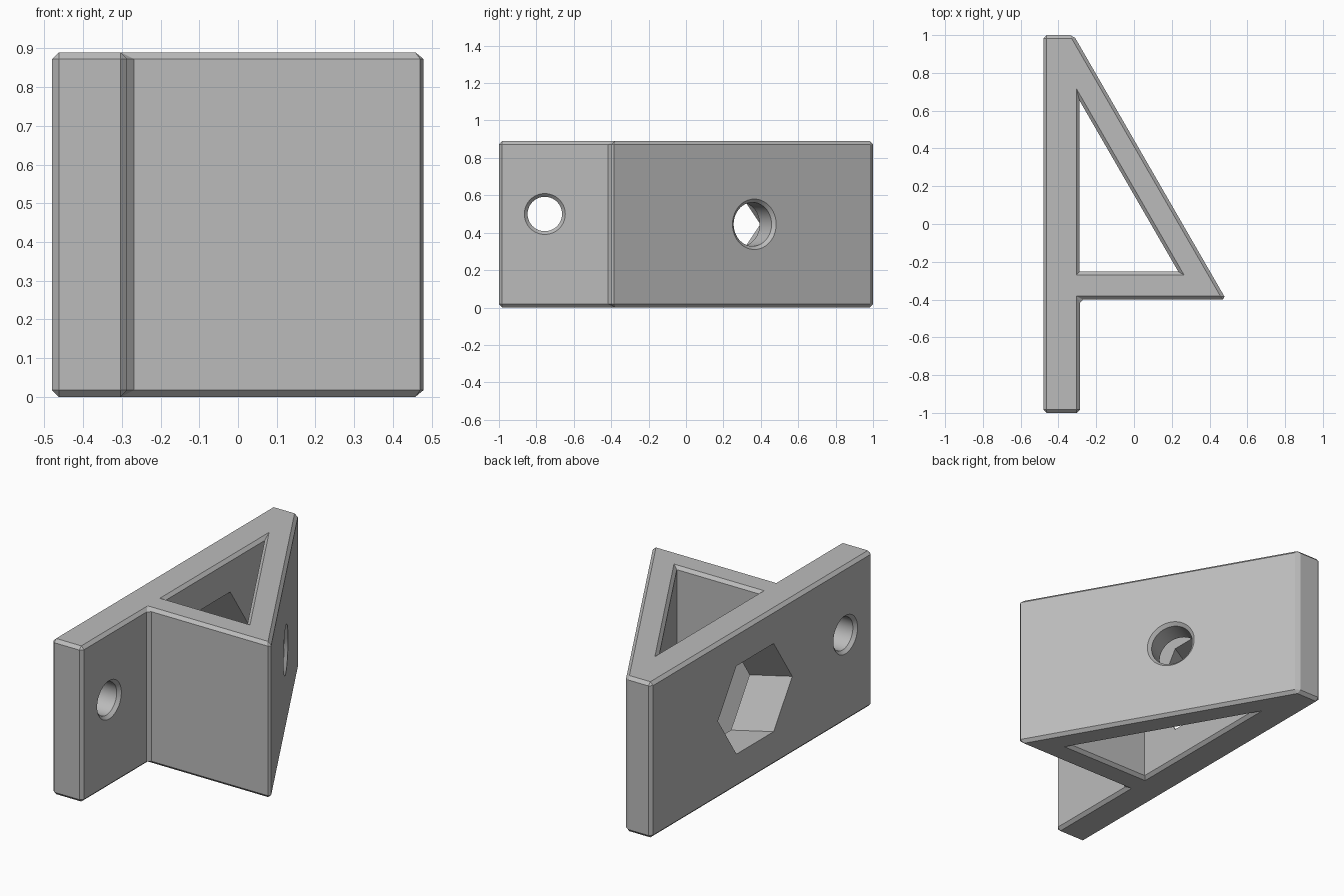
import bpy, bmesh, math
from mathutils import Vector, Matrix

if "Cube" in bpy.data.objects:
    bpy.data.objects.remove(bpy.data.objects["Cube"])

C = 0.0175          # chamfer size
H = 0.89            # height
TAU = 2 * math.pi


def loft(name, rings, matrix=Matrix()):
    """Solid through equal-sized rings, capped at both ends."""
    bm = bmesh.new()
    rows = [[bm.verts.new(matrix @ Vector(p)) for p in ring] for ring in rings]
    n = len(rows[0])
    for a, b in zip(rows, rows[1:]):
        for i in range(n):
            j = (i + 1) % n
            bm.faces.new((a[i], a[j], b[j], b[i]))
    bm.faces.new(rows[0][::-1])
    bm.faces.new(rows[-1])
    bmesh.ops.remove_doubles(bm, verts=bm.verts, dist=1e-5)
    bmesh.ops.recalc_face_normals(bm, faces=bm.faces)
    mesh = bpy.data.meshes.new(name)
    bm.to_mesh(mesh)
    bm.free()
    obj = bpy.data.objects.new(name, mesh)
    bpy.context.collection.objects.link(obj)
    return obj


def corners(points):
    """Each corner with unit directions to its neighbours."""
    pts = [Vector(p) for p in points]
    for i, p in enumerate(pts):
        q, r = pts[i - 1], pts[(i + 1) % len(pts)]
        yield p, (q - p).normalized(), (r - p).normalized()


def inset(points, d):
    """Move the sides of a counter-clockwise polygon inwards by d."""
    return [p + (u + v) * d / (v.x * u.y - v.y * u.x) for p, u, v in corners(points)]


def cut_corners(points, d):
    return [p + w * d for p, u, v in corners(points) for w in (u, v)]


def at(points, z):
    return [(p[0], p[1], z) for p in points]


def bore(name, origin, angle, sides, stations):
    """Cutter along a horizontal axis; stations are (distance, radius)."""
    rings = [[(d, r * math.cos(TAU * k / sides), r * math.sin(TAU * k / sides))
              for k in range(sides)] for d, r in stations]
    place = Matrix.Translation(origin) @ Matrix.Rotation(angle, 4, "Z")
    return loft(name, rings, place)


# Bracket body: long plate joined to a triangular brace, all edges chamfered
outline = [(-0.48, -1), (-0.286, -1), (-0.286, -0.4), (0.488, -0.4), (-0.32, 1), (-0.48, 1)]
cap = [p for p in inset(outline, C) for _ in range(2)]
side = cut_corners(outline, C)
body = loft("angle_bracket", [at(cap, 0), at(side, C), at(side, H - C), at(cap, H)])

# Triangular opening, flared at top and bottom
opening = [(-0.305, -0.27), (0.265, -0.27), (-0.305, 0.717)]
wide, narrow = inset(opening, -C), inset(opening, C)
cutters = [loft("triangle_cutter", [at(wide, -C), at(narrow, C), at(narrow, H - C), at(wide, H + C)])]

# Round hole through the plate, countersunk on both sides
r = 0.092
cutters.append(bore("plate_hole_cutter", (-0.383, -0.755, 0.5), 0, 64,
    [(-0.097 - C, r + 2 * C), (-0.097 + C, r), (0.097 - C, r), (0.097 + C, r + 2 * C)]))

# Hexagonal socket in the plate and round hole in the slope, on one slanted axis
slope_point, tilt = (0.046, 0.365, 0.445), math.radians(30)
cutters.append(bore("hex_socket_cutter", slope_point, tilt, 6, [(-1, 0.291), (-0.155, 0.291)]))
r = 0.117
cutters.append(bore("slope_hole_cutter", slope_point, tilt, 64,
    [(-0.2, r), (-C, r), (C, r + 2 * C)]))

for cutter in cutters:
    cutter.hide_render = True
    mod = body.modifiers.new(cutter.name, "BOOLEAN")
    mod.operation, mod.solver, mod.object = "DIFFERENCE", "EXACT", cutter

# Bake the cuts and drop the cutters
graph = bpy.context.evaluated_depsgraph_get()
baked = bpy.data.meshes.new_from_object(body.evaluated_get(graph))
body.modifiers.clear()
body.data = baked
for cutter in cutters:
    bpy.data.objects.remove(cutter)

# Plain grey finish
grey = bpy.data.materials.new("grey")
grey.use_nodes = True
colour = (0.5, 0.5, 0.5, 1)
grey.diffuse_color = colour
grey.node_tree.nodes["Principled BSDF"].inputs["Base Color"].default_value = colour
body.data.materials.clear()
body.data.materials.append(grey)

bpy.ops.object.select_all(action="DESELECT")
body.select_set(True)
bpy.context.view_layer.objects.active = body
bpy.ops.object.shade_smooth_by_angle(angle=math.radians(25))
